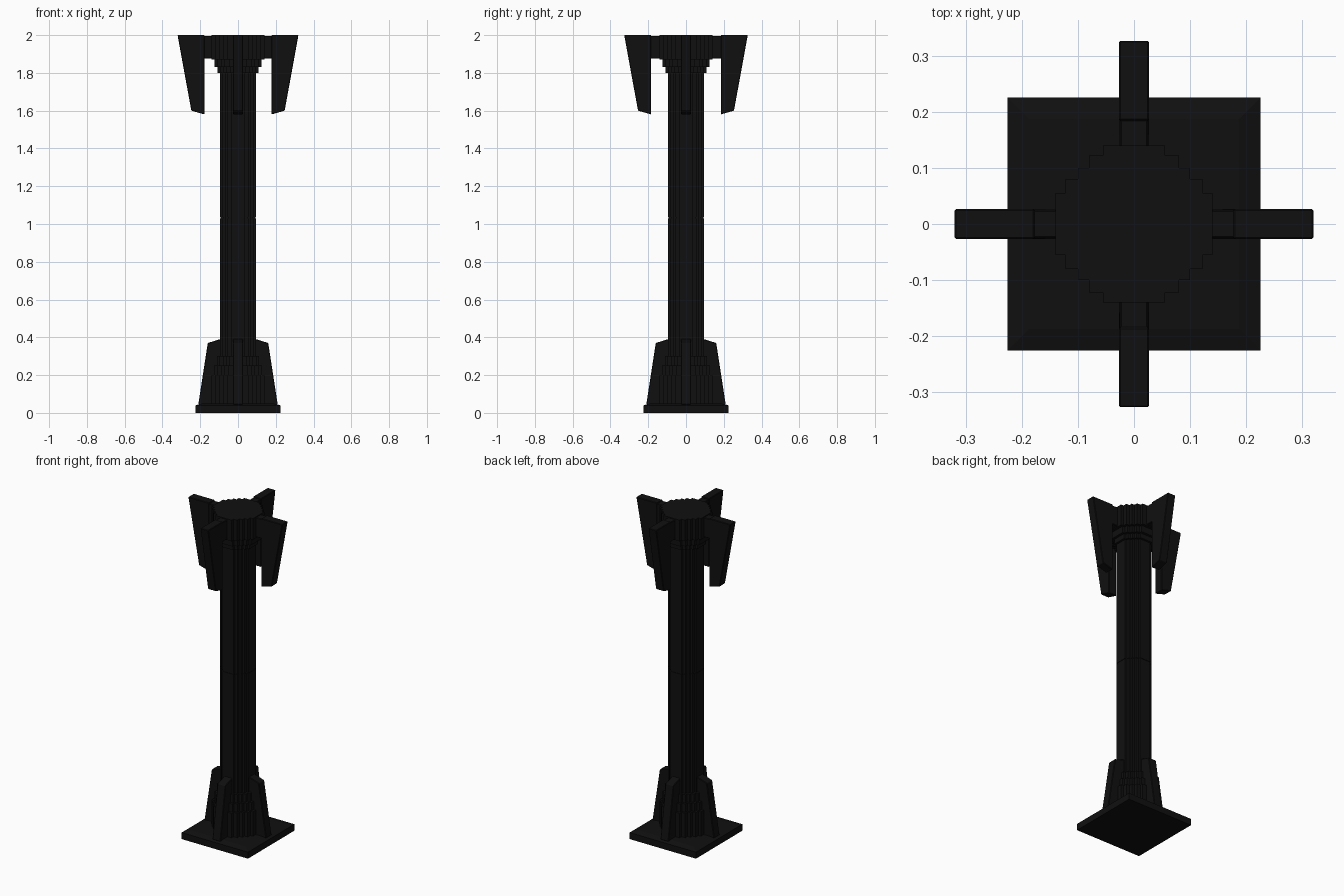
import bpy, bmesh, math
from mathutils import Matrix

if "Cube" in bpy.data.objects:
    bpy.data.objects.remove(bpy.data.objects["Cube"])

mat = bpy.data.materials.new("dark_stone")
mat.diffuse_color = (0.005, 0.005, 0.005, 1)
mat.use_nodes = True
mat.node_tree.nodes["Principled BSDF"].inputs["Base Color"].default_value = mat.diffuse_color


def finish(bm, name, bevel=0.0):
    bmesh.ops.recalc_face_normals(bm, faces=bm.faces)
    me = bpy.data.meshes.new(name)
    bm.to_mesh(me)
    bm.free()
    ob = bpy.data.objects.new(name, me)
    bpy.context.collection.objects.link(ob)
    me.materials.append(mat)
    if bevel:
        mod = ob.modifiers.new("bevel", 'BEVEL')
        mod.width = bevel
        mod.segments = 1
    return ob


def loft(name, rings, bevel=0.0):
    """Join equal-length point loops and cap both ends."""
    bm = bmesh.new()
    loops = [[bm.verts.new(p) for p in r] for r in rings]
    n = len(loops[0])
    for a, b in zip(loops, loops[1:]):
        for i in range(n):
            j = (i + 1) % n
            bm.faces.new((a[i], a[j], b[j], b[i]))
    bm.faces.new(loops[0])
    bm.faces.new(loops[-1])
    return finish(bm, name, bevel)


def square(h, z):
    return [(-h, -h, z), (h, -h, z), (h, h, z), (-h, h, z)]


# Staircase outline shared by base, shaft and capital
CORNERS = [(0.14, 0.055), (0.122, 0.08), (0.1, 0.1), (0.08, 0.122), (0.055, 0.14)]


def stepped_plan(scale, z):
    quarter = []
    for i, c in enumerate(CORNERS):
        quarter.append(c)
        if i + 1 < len(CORNERS):
            quarter.append((CORNERS[i + 1][0], c[1]))
    pts = []
    for k in range(4):
        c, s = round(math.cos(k * math.pi / 2)), round(math.sin(k * math.pi / 2))
        pts += [((c * x - s * y) * scale, (s * x + c * y) * scale, z) for x, y in quarter]
    return pts


def tower(name, tiers):
    """tiers: (z, scale) pairs forming a stacked profile."""
    return loft(name, [stepped_plan(s, z) for z, s in tiers])


def fins(name, profile, half, y_extra=0.0):
    """One radial slab repeated on the four sides."""
    for k, side in enumerate(("right", "back", "left", "front")):
        e = y_extra if k % 2 else 0.0
        rings = [[(r + (e if r > 0.15 else 0), t, z) for r, z in profile] for t in (-half, half)]
        ob = loft(f"{name}_{side}", rings, 0.003)
        ob.data.transform(Matrix.Rotation(k * math.pi / 2, 4, 'Z'))


# Square foot plate with sloped upper face
loft("foot_plate", [square(0.225, 0), square(0.225, 0.04), square(0.187, 0.05)])

# Stepped base, getting narrower upwards
tower("stepped_base", [(0.045, 1.0), (0.2, 1.0), (0.2, 0.9), (0.25, 0.9),
                       (0.25, 0.8), (0.3, 0.8), (0.3, 0.68)])

# Fluted shaft with a shallow joint at mid height
tower("shaft", [(0.05, 0.68), (1.03, 0.68), (1.03, 0.66), (1.037, 0.66),
                (1.037, 0.68), (1.9, 0.68)])

# Stepped capital, getting wider upwards
tower("capital", [(1.8, 0.68), (1.8, 0.77), (1.83, 0.77), (1.83, 0.88),
                  (1.87, 0.88), (1.87, 1.0), (2.0, 1.0)])

# Buttress fins around the base
fins("base_fin", [(0.08, 0.045), (0.21, 0.045), (0.16, 0.37), (0.08, 0.395)], 0.027)

# Hanging fins and the bridges that hold them to the capital
fins("top_fin", [(0.177, 2.0), (0.32, 2.0), (0.247, 1.6), (0.177, 1.58)], 0.027, 0.007)
fins("top_bridge", [(0.1, 1.995), (0.19, 1.995), (0.19, 1.875), (0.1, 1.875)], 0.025)
